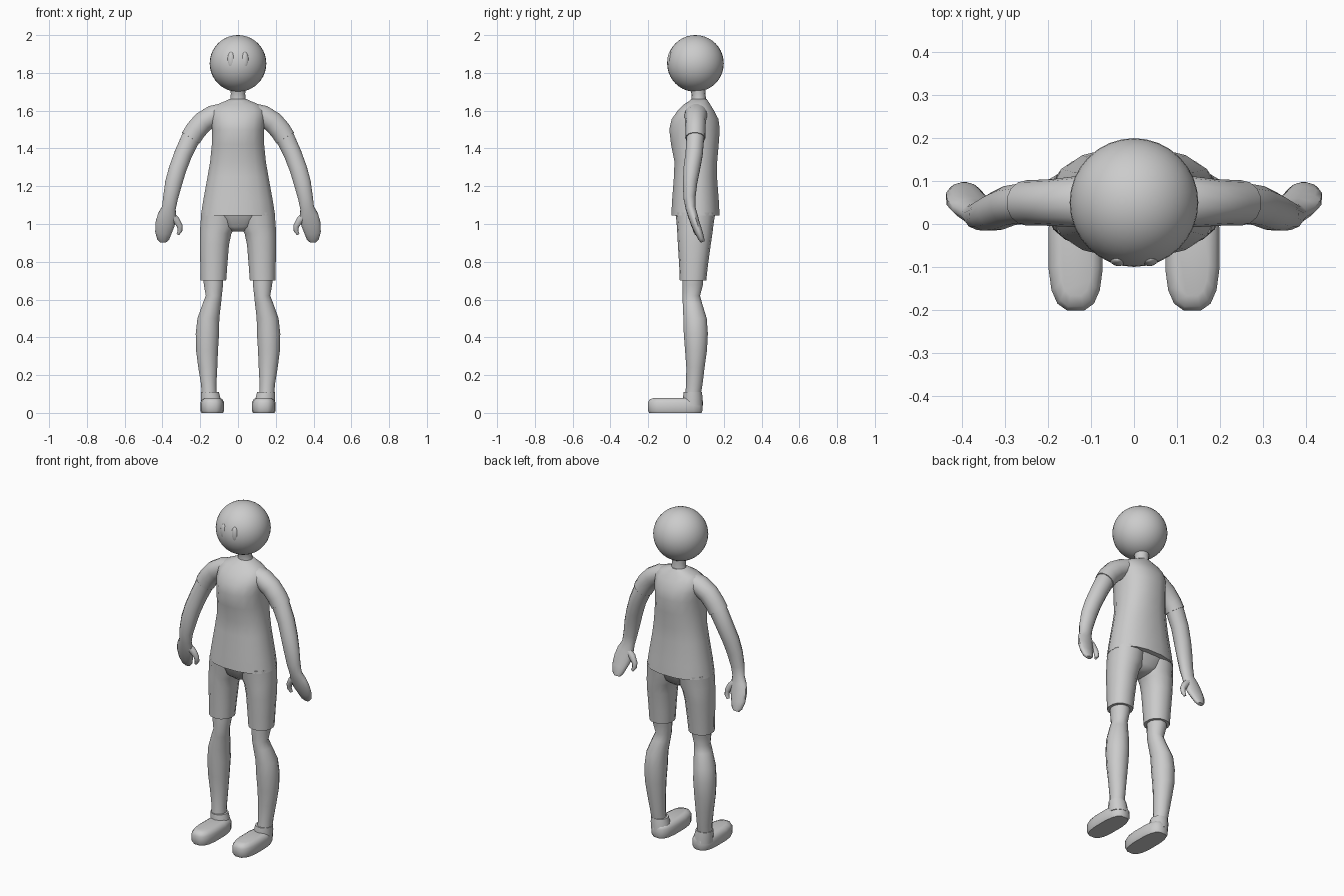
import bpy, bmesh, math
from mathutils import Vector


def finish(ob, mirror, angle=50):
    bpy.ops.object.select_all(action='DESELECT')
    ob.select_set(True)
    bpy.context.view_layer.objects.active = ob
    bpy.ops.object.shade_smooth_by_angle(angle=math.radians(angle))
    if mirror:
        m = ob.modifiers.new("Mirror", 'MIRROR')
        m.use_axis = (True, False, False)
        m.use_mirror_merge = False


def loft(name, rings, sides=14, power=2.0, follow=False, mirror=False):
    """Skin rings (x, y, z, half width, half depth); follow tilts them along the path."""
    bm = bmesh.new()
    pts = [Vector(r[:3]) for r in rings]
    loops = []
    for i, (p, r) in enumerate(zip(pts, rings)):
        t = Vector((0, 0, 1))
        if follow:
            t = (pts[min(i + 1, len(pts) - 1)] - pts[max(i - 1, 0)]).normalized()
        v = (Vector((0, 1, 0)) - t * t.y).normalized()
        u = v.cross(t)
        loop = []
        for k in range(sides):
            a = 2 * math.pi * (k + 0.5) / sides
            c, s = math.cos(a), math.sin(a)
            cu = math.copysign(abs(c) ** (2 / power), c)
            sv = math.copysign(abs(s) ** (2 / power), s)
            loop.append(bm.verts.new(p + u * cu * r[3] + v * sv * r[4]))
        loops.append(loop)
    for a, b in zip(loops, loops[1:]):
        for k in range(sides):
            n = (k + 1) % sides
            bm.faces.new((a[k], a[n], b[n], b[k]))
    bm.faces.new(loops[0])
    bm.faces.new(loops[-1])
    bmesh.ops.recalc_face_normals(bm, faces=bm.faces)
    me = bpy.data.meshes.new(name)
    bm.to_mesh(me)
    bm.free()
    ob = bpy.data.objects.new(name, me)
    bpy.context.collection.objects.link(ob)
    finish(ob, mirror)
    return ob


def ball(name, loc, scale, mirror=False):
    bpy.ops.mesh.primitive_uv_sphere_add(segments=32, ring_count=20)
    ob = bpy.context.object
    ob.name = name
    for v in ob.data.vertices:
        v.co = Vector([v.co[i] * scale[i] + loc[i] for i in range(3)])
    finish(ob, mirror)


# head, nearly flush eyes, neck
ball("head", (0, 0.05, 1.85), (0.15, 0.15, 0.15))
ball("eye", (0.036, -0.082, 1.867), (0.02, 0.016, 0.044), True)
loft("neck", [(0, 0.068, 1.61, 0.055, 0.045), (0, 0.068, 1.66, 0.042, 0.038),
              (0, 0.066, 1.69, 0.039, 0.037), (0, 0.06, 1.73, 0.045, 0.045)])

# shirt body
loft("shirt", [(0, 0.05, 1.045, 0.2, 0.13), (0, 0.05, 1.12, 0.188, 0.126),
               (0, 0.05, 1.25, 0.164, 0.116), (0, 0.052, 1.33, 0.15, 0.115),
               (0, 0.047, 1.42, 0.141, 0.128), (0, 0.045, 1.5, 0.139, 0.136),
               (0, 0.048, 1.555, 0.145, 0.126), (0, 0.052, 1.6, 0.145, 0.098),
               (0, 0.058, 1.632, 0.115, 0.072), (0, 0.066, 1.65, 0.07, 0.052),
               (0, 0.068, 1.662, 0.045, 0.042)], 16, 2.3)

# sleeves
loft("sleeve", [(0.06, 0.055, 1.6, 0.045, 0.06), (0.13, 0.052, 1.575, 0.056, 0.06),
                (0.185, 0.05, 1.54, 0.058, 0.055), (0.225, 0.05, 1.495, 0.057, 0.053),
                (0.25, 0.049, 1.455, 0.056, 0.053)], follow=True, mirror=True)

# arm with flat palm, and thumb
loft("arm", [(0.2, 0.05, 1.52, 0.05, 0.047), (0.25, 0.049, 1.455, 0.052, 0.048),
             (0.29, 0.043, 1.37, 0.049, 0.047), (0.32, 0.03, 1.29, 0.048, 0.045),
             (0.34, 0.022, 1.22, 0.047, 0.039), (0.357, 0.018, 1.14, 0.041, 0.033),
             (0.366, 0.024, 1.085, 0.038, 0.027), (0.376, 0.036, 1.045, 0.05, 0.026),
             (0.386, 0.05, 1.0, 0.053, 0.024), (0.395, 0.068, 0.955, 0.045, 0.021),
             (0.396, 0.082, 0.92, 0.033, 0.016), (0.396, 0.089, 0.905, 0.018, 0.01)],
     12, follow=True, mirror=True)
loft("thumb", [(0.36, 0.036, 1.05, 0.024, 0.02), (0.328, 0.042, 1.022, 0.021, 0.018),
               (0.308, 0.046, 0.99, 0.016, 0.015), (0.307, 0.05, 0.965, 0.013, 0.013),
               (0.318, 0.054, 0.945, 0.008, 0.008)], 8, follow=True, mirror=True)

# shorts: hips and two legs
loft("hips", [(0, 0.045, 0.96, 0.03, 0.055), (0, 0.046, 0.985, 0.1, 0.085),
              (0, 0.047, 1.06, 0.19, 0.108)], 16, 2.4)
loft("shorts_leg", [(0.13, 0.037, 0.7, 0.069, 0.07), (0.128, 0.04, 0.78, 0.073, 0.076),
                    (0.125, 0.044, 0.89, 0.079, 0.087), (0.118, 0.047, 0.95, 0.085, 0.093),
                    (0.106, 0.048, 0.985, 0.096, 0.096), (0.1, 0.05, 1.06, 0.096, 0.105)],
     power=2.2, mirror=True)

# lower leg
loft("leg", [(0.152, 0.036, 0.09, 0.041, 0.042), (0.155, 0.044, 0.15, 0.042, 0.045),
             (0.16, 0.05, 0.24, 0.052, 0.05), (0.164, 0.053, 0.33, 0.06, 0.06),
             (0.162, 0.052, 0.42, 0.064, 0.066), (0.157, 0.048, 0.5, 0.06, 0.064),
             (0.138, 0.034, 0.58, 0.05, 0.053), (0.128, 0.028, 0.62, 0.044, 0.048),
             (0.13, 0.036, 0.68, 0.053, 0.056), (0.13, 0.037, 0.74, 0.055, 0.058)],
     12, mirror=True)

# shoe: long body and ankle collar
loft("shoe", [(0.136, -0.056, 0.0, 0.058, 0.14), (0.136, -0.057, 0.012, 0.064, 0.146),
              (0.136, -0.057, 0.055, 0.064, 0.146), (0.136, -0.056, 0.072, 0.054, 0.138),
              (0.136, -0.054, 0.08, 0.038, 0.115)], 16, 2.9, mirror=True)
loft("shoe_collar", [(0.14, 0.036, 0.04, 0.056, 0.054), (0.145, 0.036, 0.08, 0.053, 0.052),
                     (0.149, 0.036, 0.11, 0.049, 0.048)], mirror=True)
